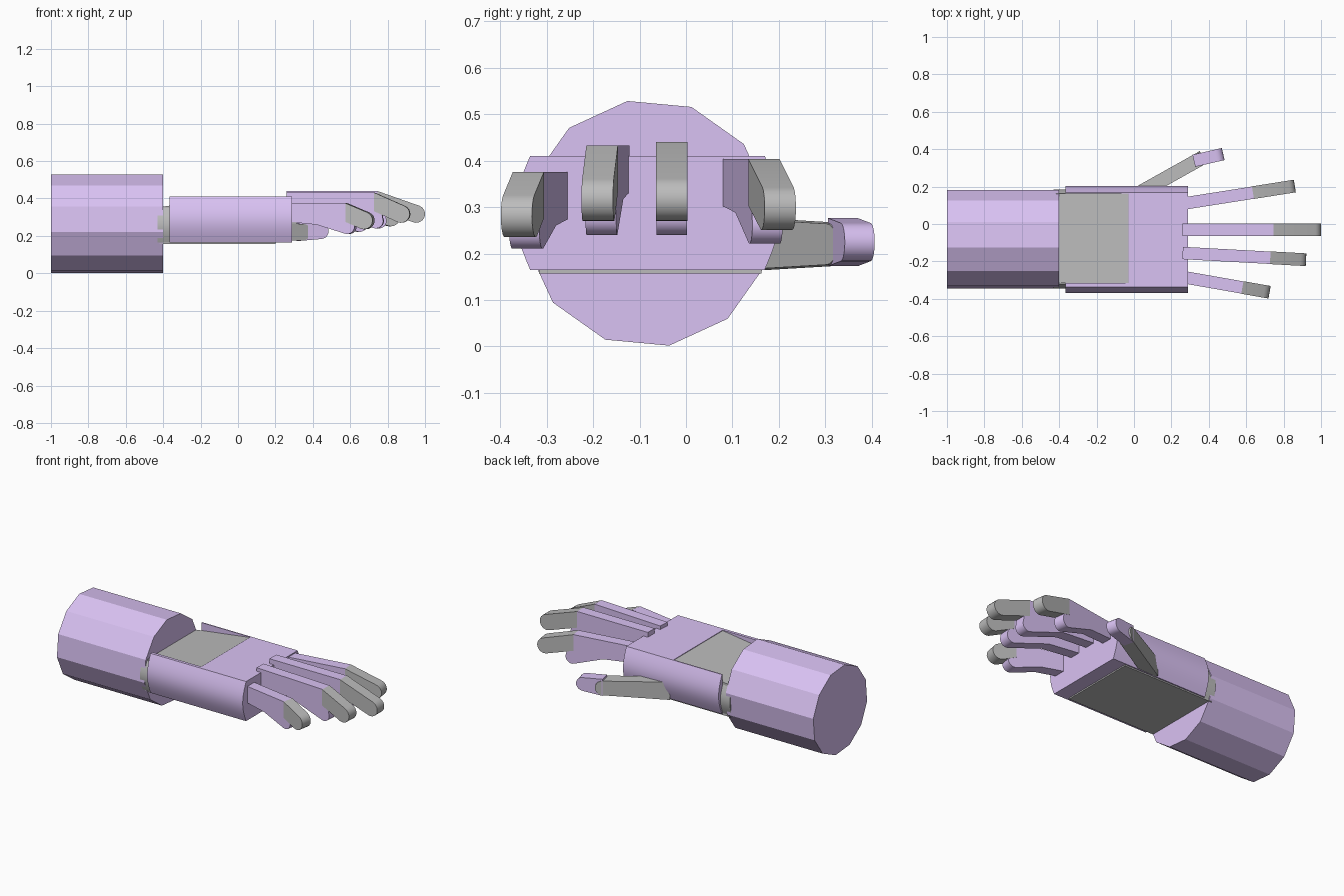
import bpy, bmesh, math
from mathutils import Matrix

if "Cube" in bpy.data.objects:
    bpy.data.objects.remove(bpy.data.objects["Cube"])

PURPLE = bpy.data.materials.new("lavender")
PURPLE.diffuse_color = (0.70, 0.54, 0.90, 1)
PURPLE.use_nodes = True
PURPLE.node_tree.nodes["Principled BSDF"].inputs["Base Color"].default_value = PURPLE.diffuse_color
GREY = bpy.data.materials.new("grey")
GREY.diffuse_color = (0.5, 0.5, 0.5, 1)
GREY.use_nodes = True
GREY.node_tree.nodes["Principled BSDF"].inputs["Base Color"].default_value = GREY.diffuse_color


def prism(name, pts, width, mat, matrix=Matrix(), smooth=True):
    """Profile pts (u, z) extruded along local y, centred, then placed by matrix."""
    bm = bmesh.new()
    verts = [bm.verts.new((u, -width / 2, z)) for u, z in pts]
    face = bm.faces.new(verts)
    res = bmesh.ops.extrude_face_region(bm, geom=[face])
    bmesh.ops.translate(bm, vec=(0, width, 0),
                        verts=[g for g in res["geom"] if isinstance(g, bmesh.types.BMVert)])
    bmesh.ops.transform(bm, matrix=matrix, verts=bm.verts)
    bmesh.ops.recalc_face_normals(bm, faces=bm.faces)
    me = bpy.data.meshes.new(name)
    bm.to_mesh(me)
    bm.free()
    ob = bpy.data.objects.new(name, me)
    bpy.context.collection.objects.link(ob)
    if mat:
        me.materials.append(mat)
    if smooth:
        bpy.ops.object.select_all(action="DESELECT")
        ob.select_set(True)
        bpy.context.view_layer.objects.active = ob
        bpy.ops.object.shade_smooth_by_angle(angle=math.radians(24))
    return ob


def arc(cx, cz, r, a0, a1, n=10):
    return [(cx + r * math.cos(math.radians(a0 + (a1 - a0) * i / n)),
             cz + r * math.sin(math.radians(a0 + (a1 - a0) * i / n))) for i in range(n + 1)]


def along_x(xmid, y):
    """Places a (y, z) profile so that it is extruded along x."""
    return Matrix.Translation((xmid, y, 0)) @ Matrix.Rotation(math.radians(90), 4, "Z")


def rounded_section(half, bulge, z0, z1, n=12):
    """Flat top and bottom with bowed sides."""
    side = [(half + bulge * math.sin(math.pi * i / n), z0 + (z1 - z0) * i / n) for i in range(n + 1)]
    return side + [(-y, z) for y, z in reversed(side)]


# forearm: 12-sided, with some grey panels
CY = -0.081
ring = [(0.267 * math.cos(math.radians(-20.3 + 180 + 30 * i)),
         0.265 + 0.267 * math.sin(math.radians(-20.3 + 180 + 30 * i))) for i in range(12)]
forearm = prism("forearm", ring, 0.6, PURPLE, along_x(-0.7, CY), smooth=False)
forearm.data.materials.append(GREY)
for p in forearm.data.polygons:
    if abs(p.normal.x) < 0.5:
        a = math.degrees(math.atan2(p.normal.z, p.normal.y)) % 360
        if any(abs(a - g) < 8 for g in (5.3, 185.3, 245.3, 305.3)):
            p.material_index = 1

# palm shell, with a sloping recess cut in the back of the hand
palm = prism("palm_shell", rounded_section(0.2525, 0.033, 0.165, 0.41), 0.655,
             PURPLE, along_x(-0.0375, -0.083))
cutter = prism("recess_cutter", [(-0.46, 0.346), (-0.03, 0.404), (-0.03, 0.5), (-0.46, 0.5)],
               0.48, None, Matrix.Translation((0, -0.077, 0)), smooth=False)
cutter.hide_render = True
mod = palm.modifiers.new("recess", "BOOLEAN")
mod.operation = "DIFFERENCE"
mod.solver = "EXACT"
mod.object = cutter
bpy.context.view_layer.objects.active = palm
bpy.ops.object.modifier_apply(modifier=mod.name)
bpy.data.objects.remove(cutter)

# grey inner block: recess floor above, plate below
prism("inner_block", [(-0.42, 0.157), (0.2, 0.157), (0.2, 0.3), (-0.031, 0.407), (-0.42, 0.354)],
      0.478, GREY, Matrix.Translation((0, -0.077, 0)), smooth=False)
# wrist collar between palm and forearm
prism("wrist", rounded_section(0.24, 0.025, 0.165, 0.35), 0.08, GREY, along_x(-0.39, -0.08))


def finger(name, base, tip, joint, top, drop, lobe):
    """base and tip are xy points; joint is the fraction of length at the knuckle bend."""
    dx, dy = tip[0] - base[0], tip[1] - base[1]
    length = math.hypot(dx, dy)
    j = length * joint
    m = Matrix.Translation((*base, 0)) @ Matrix.Rotation(math.atan2(dy, dx), 4, "Z")
    # proximal part, with a rounded lobe on its underside
    prism(name + "_base",
          [(0, top), (j, top), (j + 0.04, top - 0.09)]
          + arc(j + 0.01, top - lobe + 0.04, 0.04, 25, -110)
          + [(0.5 * j, top - 0.115), (0, top - 0.1)], 0.066, PURPLE, m)
    # bent fingertip
    prism(name + "_tip",
          [(j, top)] + arc(length - 0.047, top - drop + 0.047, 0.047, 68, -112)
          + [(j, top - 0.1)], 0.068, GREY, m)


finger("index_finger", (0.27, 0.11), (0.86, 0.203), 0.62, 0.403, 0.152, 0.182)
finger("middle_finger", (0.26, -0.031), (1.0, -0.031), 0.655, 0.44, 0.17, 0.2)
finger("ring_finger", (0.26, -0.155), (0.92, -0.191), 0.71, 0.432, 0.162, 0.192)
finger("little_finger", (0.27, -0.285), (0.725, -0.365), 0.68, 0.375, 0.14, 0.165)


def thumb_part(name, a, b, z0, z1, width, mat):
    dx, dy = b[0] - a[0], b[1] - a[1]
    n, r = math.hypot(dx, dy), (z1 - z0) / 2
    m = Matrix.Translation((*a, 0)) @ Matrix.Rotation(math.atan2(dy, dx), 4, "Z")
    prism(name, [(0, z1)] + arc(n - r * 0.8, z0 + r, r * 0.8, 90, -90) + [(0, z0)], width, mat, m)


# thumb
thumb_part("thumb_base", (0.0, 0.15), (0.37, 0.357), 0.165, 0.275, 0.075, GREY)
thumb_part("thumb_tip", (0.32, 0.338), (0.477, 0.374), 0.173, 0.276, 0.066, PURPLE)
